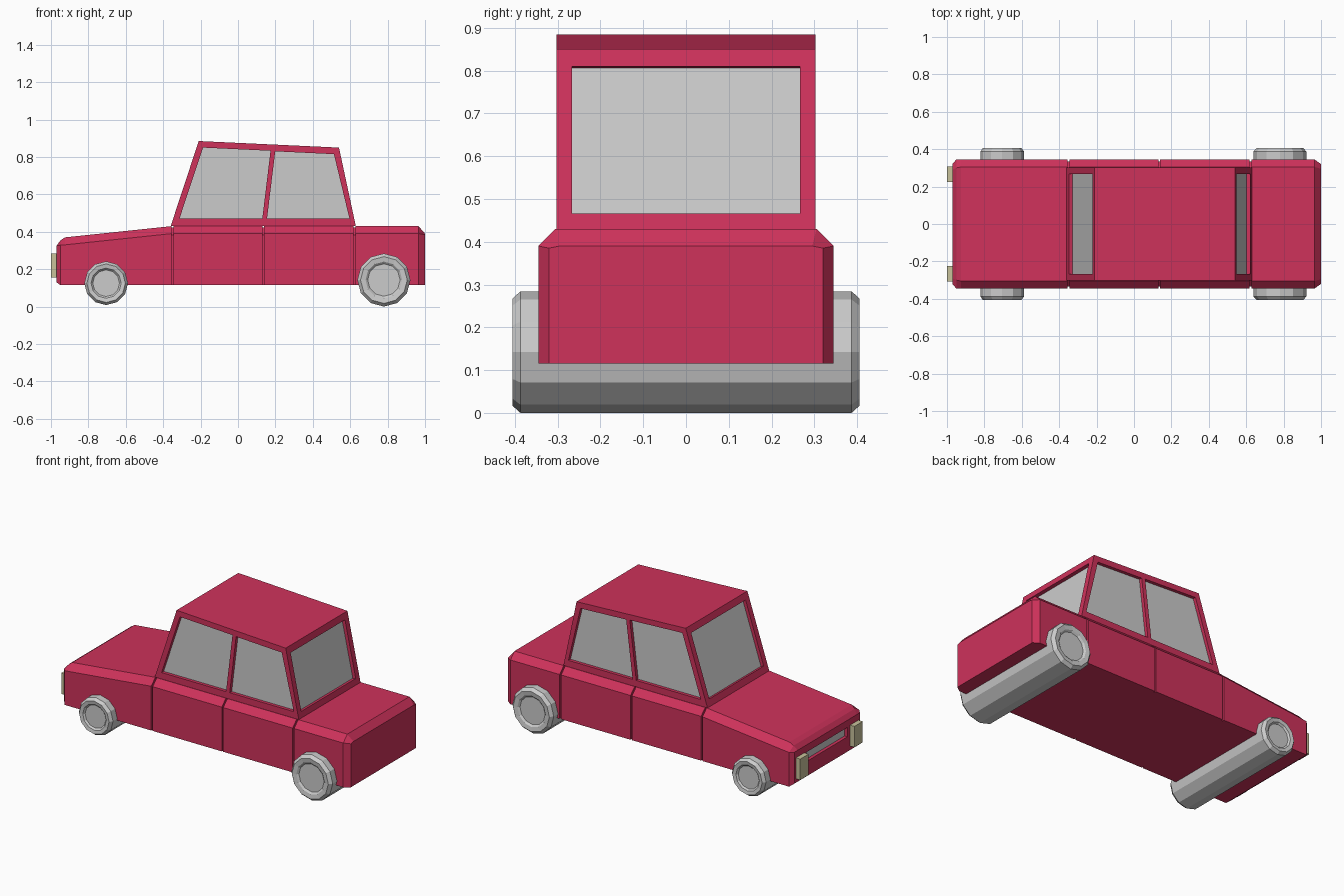
import bpy, bmesh
from math import sin, cos, pi
from mathutils import Vector

if "Cube" in bpy.data.objects:
    bpy.data.objects.remove(bpy.data.objects["Cube"])


def material(name, rgb):
    m = bpy.data.materials.new(name)
    m.diffuse_color = (*rgb, 1)
    m.use_nodes = True
    m.node_tree.nodes["Principled BSDF"].inputs["Base Color"].default_value = m.diffuse_color
    return m


RED = material("red_paint", (0.62, 0.032, 0.105))
LAMP = material("lamp_cream", (0.58, 0.54, 0.33))


def finish(name, bm, mat=None, recalc=True):
    bmesh.ops.remove_doubles(bm, verts=bm.verts, dist=0.0005)
    if recalc:
        bmesh.ops.recalc_face_normals(bm, faces=bm.faces)
    me = bpy.data.meshes.new(name)
    bm.to_mesh(me)
    bm.free()
    ob = bpy.data.objects.new(name, me)
    bpy.context.collection.objects.link(ob)
    if mat:
        me.materials.append(mat)
    return ob


def face(bm, pts):
    return bm.faces.new([bm.verts.new(p) for p in pts])


def loft(bm, rings, caps=(True, True)):
    loops = [[bm.verts.new(p) for p in r] for r in rings]
    n = len(rings[0])
    for a, b in zip(loops, loops[1:]):
        for i in range(n):
            j = (i + 1) % n
            bm.faces.new((a[i], a[j], b[j], b[i]))
    for cap, loop in zip(caps, (loops[0], loops[-1])):
        if cap:
            bm.faces.new(loop)


def panel(frame, pane, outer, inner, inward):
    """Framed opening: flat border, recess walls, and a pane at the back."""
    outer, inner = [Vector(p) for p in outer], [Vector(p) for p in inner]
    inward = Vector(inward)
    back = [p + inward for p in inner]
    for i in range(4):
        j = (i + 1) % 4
        face(frame, (outer[i], outer[j], inner[j], inner[i]))
        face(frame, (inner[i], inner[j], back[j], back[i]))
    f = face(pane, back)
    f.normal_update()
    if f.normal.dot(inward) > 0:
        f.normal_flip()


# Lower body: cross-sections along x, with door seams as narrow grooves
def section(x, w, z0, z1, t, z2):
    return [(x, -w, z0), (x, -w, z1), (x, -t, z2), (x, t, z2), (x, w, z1), (x, w, z0)]


rings = [section(-0.97, 0.322, 0.13, 0.325, 0.29, 0.325),
         section(-0.95, 0.345, 0.115, 0.328, 0.30, 0.353),
         section(-0.925, 0.345, 0.115, 0.33, 0.305, 0.37)]
for x in (-0.35, 0.135, 0.622):
    for dx, d in ((-0.005, 0), (-0.005, 0.012), (0.005, 0.012), (0.005, 0)):
        rings.append(section(x + dx, 0.345 - d, 0.115, 0.39 - d / 2, 0.305 - d, 0.43 - d / 2))
rings += [section(0.965, 0.345, 0.115, 0.39, 0.305, 0.43),
          section(1.0, 0.32, 0.115, 0.385, 0.295, 0.39)]
body, grille = bmesh.new(), bmesh.new()
loft(body, rings, caps=(False, True))


# Nose with recessed grille slot
def nose(y, z0, z1):
    return [(-0.97, -y, z0), (-0.97, y, z0), (-0.97, y, z1), (-0.97, -y, z1)]


panel(body, grille, nose(0.322, 0.13, 0.325), nose(0.2, 0.222, 0.28), (0.02, 0, 0))
finish("body", body, RED)
finish("grille", grille, recalc=False)

# Cabin: roof, side windows, windscreen and rear window
W = 0.303
A, B, C, D = (-0.36, 0.43), (-0.21, 0.885), (0.54, 0.85), (0.63, 0.43)
P0, P1 = (0.14, 0.43), (0.19, 0.8663)  # pillar centre line
cabin, glass = bmesh.new(), bmesh.new()
panes = [((A, P0, P1, B), ((-0.313, 0.47), (0.13, 0.47), (0.174, 0.833), (-0.187, 0.85))),
         ((P0, D, C, P1), ((0.155, 0.47), (0.596, 0.47), (0.513, 0.815), (0.199, 0.83)))]
for s in (-1, 1):
    for out, inn in panes:
        panel(cabin, glass, [(x, s * W, z) for x, z in out],
              [(x, s * W, z) for x, z in inn], (0, -s * 0.02, 0))


def screen(lo, hi, u0, u1, inward):
    def quad(y, a, b):
        p, q = [Vector((lo[0], 0, lo[1])).lerp(Vector((hi[0], 0, hi[1])), u) for u in (a, b)]
        dy = Vector((0, y, 0))
        return [p - dy, p + dy, q + dy, q - dy]
    panel(cabin, glass, quad(W, 0, 1), quad(0.267, u0, u1), inward)


screen(A, B, 0.085, 0.915, (0.019, 0, -0.006))
screen(D, C, 0.085, 0.905, (-0.02, 0, -0.004))
face(cabin, [(B[0], -W, B[1]), (P1[0], -W, P1[1]), (C[0], -W, C[1]),
             (C[0], W, C[1]), (P1[0], W, P1[1]), (B[0], W, B[1])])
face(cabin, [(A[0], -W, A[1]), (P0[0], -W, P0[1]), (D[0], -W, D[1]),
             (D[0], W, D[1]), (P0[0], W, P0[1]), (A[0], W, A[1])])
finish("cabin", cabin, RED)
finish("windows", glass, recalc=False)

# Wheel pairs: 12-sided rollers across the car with recessed hubs
half = [(0.387, 1.0), (0.406, 0.88), (0.402, 0.69), (0.392, 0.61)]
profile = [(-y, k) for y, k in reversed(half)] + half
for name, cx, r, cz in (("front_wheels", -0.705, 0.117, 0.125), ("rear_wheels", 0.78, 0.142, 0.142)):
    bm = bmesh.new()
    loft(bm, [[(cx + r * k * sin(i * pi / 6), y, cz + r * k * cos(i * pi / 6))
               for i in range(12)] for y, k in profile])
    finish(name, bm)

# Headlights
for side, s in (("right", -1), ("left", 1)):
    bm = bmesh.new()
    loft(bm, [[(x, s * y, z) for y, z in ((0.225, 0.155), (0.307, 0.155), (0.307, 0.285), (0.225, 0.285))]
              for x in (-1.0, -0.965)])
    finish(side + "_headlight", bm, LAMP)
